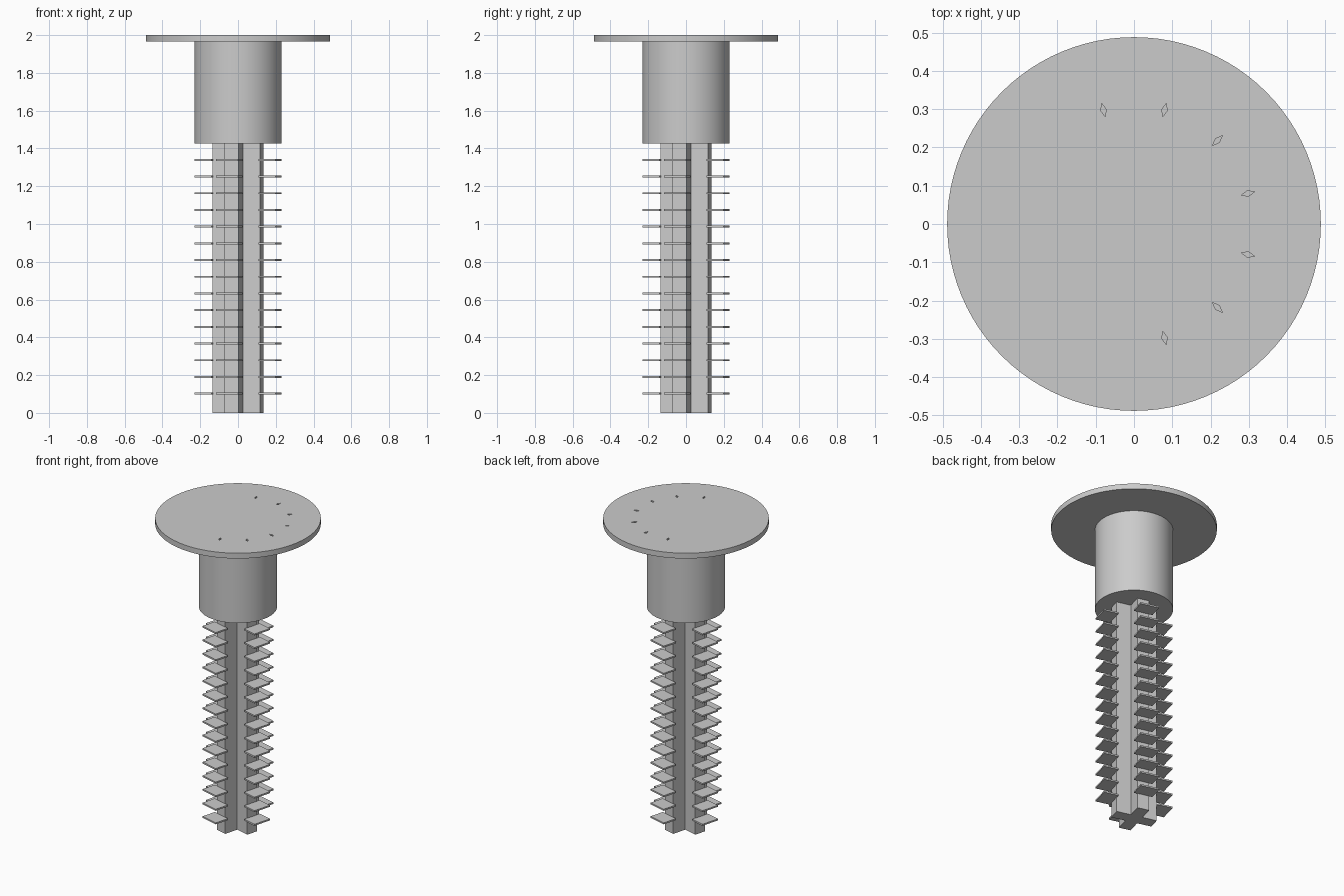
import bpy, bmesh, math
from mathutils import Matrix

if "Cube" in bpy.data.objects:
    bpy.data.objects.remove(bpy.data.objects["Cube"])

TWIST = math.radians(-15)      # the cross shaft is turned a little about z
ARM_L, ARM_W = 0.13, 0.038     # arm reach and half width
FIN_R, FIN_W = 0.222, 0.06     # fin reach and half width
FIN_T = 0.01


def finish(bm, name, smooth=False):
    bmesh.ops.recalc_face_normals(bm, faces=bm.faces)
    mesh = bpy.data.meshes.new(name)
    bm.to_mesh(mesh)
    bm.free()
    obj = bpy.data.objects.new(name, mesh)
    bpy.context.collection.objects.link(obj)
    if smooth:
        bpy.ops.object.select_all(action='DESELECT')
        obj.select_set(True)
        bpy.context.view_layer.objects.active = obj
        bpy.ops.object.shade_smooth_by_angle(angle=math.radians(35))
    return obj


def prism(bm, pts, z0, z1, mat=Matrix()):
    """Extrude a flat outline from z0 to z1."""
    face = bm.faces.new([bm.verts.new(mat @ Matrix.Translation((x, y, z0)).translation)
                         for x, y in pts])
    ext = bmesh.ops.extrude_face_region(bm, geom=[face])
    verts = [g for g in ext['geom'] if isinstance(g, bmesh.types.BMVert)]
    bmesh.ops.translate(bm, verts=verts, vec=(0, 0, z1 - z0))


def cylinder(name, r, z0, z1, sides=96):
    bm = bmesh.new()
    bmesh.ops.create_cone(bm, cap_ends=True, segments=sides, radius1=r, radius2=r,
                          depth=z1 - z0, matrix=Matrix.Translation((0, 0, (z0 + z1) / 2)))
    return finish(bm, name, True)


# Flat round head and sleeve below it
head = cylinder("head_disc", 0.488, 1.965, 2.0)
cylinder("sleeve", 0.23, 1.425, 1.966)

# Small shallow diamond nicks in the top, 30 degrees apart
bm = bmesh.new()
for i in range(7):
    rot = Matrix.Rotation(math.radians(-75 + 30 * i), 4, 'Z')
    prism(bm, [(0.29, 0), (0.308, -0.007), (0.326, 0), (0.308, 0.007)], 1.992, 2.02, rot)
nicks = finish(bm, "nick_cutter")
nicks.hide_render = True
nicks.hide_viewport = True
cut = head.modifiers.new("nicks", 'BOOLEAN')
cut.operation = 'DIFFERENCE'
cut.object = nicks

# Cross-shaped shaft
outline = []
for i in range(4):
    c, s = math.cos(TWIST + i * math.pi / 2), math.sin(TWIST + i * math.pi / 2)
    for x, y in ((ARM_L, -ARM_W), (ARM_L, ARM_W), (ARM_W, ARM_W)):
        outline.append((x * c - y * s, x * s + y * c))
bm = bmesh.new()
prism(bm, outline, 0, 1.43)
finish(bm, "cross_shaft")

# Rows of thin square fins on the end of each arm
for i, side in enumerate(("right", "back", "left", "front")):
    rot = Matrix.Rotation(TWIST + i * math.pi / 2, 4, 'Z')
    bm = bmesh.new()
    for k in range(15):
        z = 0.102 + k * 0.0884
        prism(bm, [(ARM_L - 0.002, -FIN_W), (FIN_R, -FIN_W),
                   (FIN_R, FIN_W), (ARM_L - 0.002, FIN_W)],
              z - FIN_T / 2, z + FIN_T / 2, rot)
    finish(bm, side + "_fins")
